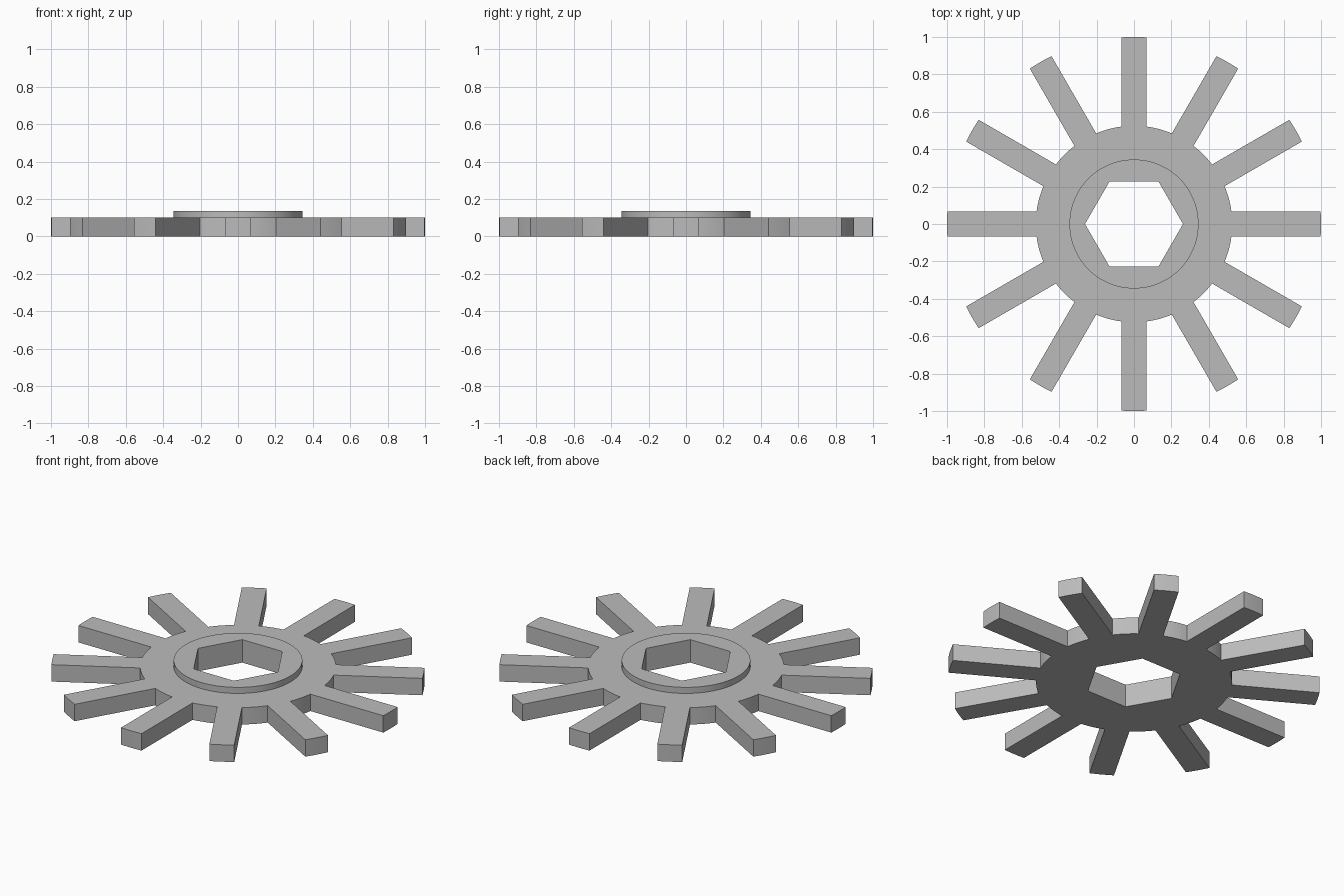
import bpy, bmesh
from math import asin, cos, sin, pi, radians

TEETH = 12
TIP_R, ROOT_R, COLLAR_R, HEX_R = 1.0, 0.525, 0.345, 0.262
HALF_W = 0.067
GEAR_H, TOP_H = 0.1, 0.136

cube = bpy.data.objects.get("Cube")
if cube:
    bpy.data.objects.remove(cube, do_unlink=True)

steel = bpy.data.materials.new("grey_metal")
steel.use_nodes = True
colour = (0.5, 0.5, 0.5, 1)
steel.diffuse_color = colour
steel.node_tree.nodes["Principled BSDF"].inputs["Base Color"].default_value = colour


def arc(radius, start, end, steps):
    """Points along an arc, both ends included."""
    angles = [start + (end - start) * i / steps for i in range(steps + 1)]
    return [(radius * cos(a), radius * sin(a)) for a in angles]


def circle(radius, sides):
    return arc(radius, 0, 2 * pi, sides)[:-1]


def plate(name, loops, bottom, top):
    """Fill a flat outline with its holes and give it thickness."""
    curve = bpy.data.curves.new(name + "_outline", "CURVE")
    curve.dimensions = "2D"
    curve.fill_mode = "BOTH"
    curve.extrude = (top - bottom) / 2
    for points in loops:
        spline = curve.splines.new("POLY")
        spline.points.add(len(points) - 1)
        for p, (x, y) in zip(spline.points, points):
            p.co = (x, y, 0, 1)
        spline.use_cyclic_u = True
    outline = bpy.data.objects.new(name + "_outline", curve)
    mesh = bpy.data.meshes.new_from_object(outline)
    bpy.data.objects.remove(outline)
    bpy.data.curves.remove(curve)

    # Weld the caps to the walls and raise the part into place
    bm = bmesh.new()
    bm.from_mesh(mesh)
    bmesh.ops.remove_doubles(bm, verts=bm.verts, dist=0.0001)
    bmesh.ops.translate(bm, verts=bm.verts, vec=(0, 0, (top + bottom) / 2))
    bmesh.ops.recalc_face_normals(bm, faces=bm.faces)
    bm.to_mesh(mesh)
    bm.free()
    mesh.name = name
    mesh.materials.clear()
    mesh.materials.append(steel)

    obj = bpy.data.objects.new(name, mesh)
    bpy.context.collection.objects.link(obj)
    bpy.ops.object.select_all(action="DESELECT")
    obj.select_set(True)
    bpy.context.view_layer.objects.active = obj
    bpy.ops.object.shade_smooth_by_angle(angle=radians(20))
    return obj


# Toothed wheel: each step is one tooth tip arc and the root arc after it
pitch = 2 * pi / TEETH
tip, root = asin(HALF_W / TIP_R), asin(HALF_W / ROOT_R)
wheel = []
for i in range(TEETH):
    a = i * pitch
    wheel += arc(TIP_R, a - tip, a + tip, 4)
    wheel += arc(ROOT_R, a + root, a + pitch - root, 6)

hex_bore = circle(HEX_R, 6)
plate("toothed_wheel", [wheel, hex_bore], 0, GEAR_H)

# Raised round collar about the hexagonal bore
plate("collar", [circle(COLLAR_R, 96), hex_bore], GEAR_H, TOP_H)
